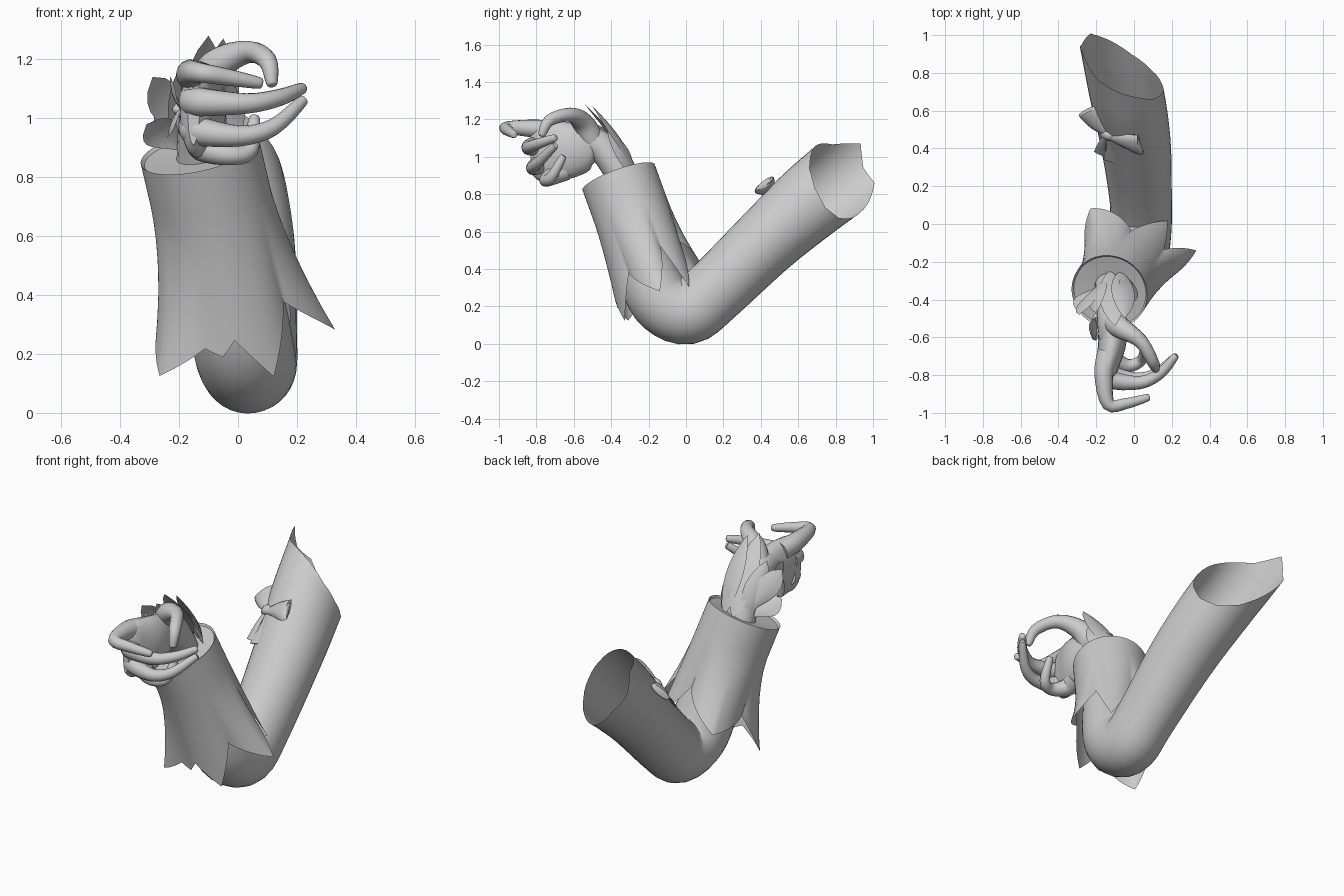
import bpy
from math import sin, cos, pi, radians
from mathutils import Vector

cube = bpy.data.objects.get("Cube")
if cube:
    bpy.data.objects.remove(cube)

grey = bpy.data.materials.new("plain grey")
grey.use_nodes = True
TONE = (0.6, 0.6, 0.6, 1)
grey.diffuse_color = TONE
grey.node_tree.nodes["Principled BSDF"].inputs["Base Color"].default_value = TONE
TAU = 2 * pi


def build(name, verts, faces, angle=50):
    mesh = bpy.data.meshes.new(name)
    mesh.from_pydata(verts, [], faces)
    mesh.materials.append(grey)
    obj = bpy.data.objects.new(name, mesh)
    bpy.context.collection.objects.link(obj)
    bpy.ops.object.select_all(action='DESELECT')
    obj.select_set(True)
    bpy.context.view_layer.objects.active = obj
    bpy.ops.object.shade_smooth_by_angle(angle=radians(angle))
    return obj


def smooth_path(keys, steps):
    """Catmull-Rom through keys of (x, y, z, side radius, up radius)."""
    k = [Vector(p) for p in keys]
    k = [k[0] * 2 - k[1]] + k + [k[-1] * 2 - k[-2]]
    out = []
    for a, b, c, d in zip(k, k[1:], k[2:], k[3:]):
        for i in range(steps):
            t = i / steps
            out.append((b * 2 + (c - a) * t + (a * 2 - b * 5 + c * 4 - d) * t * t
                        + (b * 3 - a - c * 3 + d) * t ** 3) * 0.5)
    return out + [k[-2]]


def grid_faces(rows, n):
    return [(r * n + i, r * n + (i + 1) % n, (r + 1) * n + (i + 1) % n, (r + 1) * n + i)
            for r in range(rows - 1) for i in range(n)]


def loft(name, keys, hint=(1, 0, 0), n=20, steps=4, caps=True, end_shift=None):
    """Tube of elliptical rings; end_shift slides the last rings along the tube."""
    path = smooth_path(keys, steps)
    side, verts = Vector(hint), []
    last = len(path) - 1
    for i, p in enumerate(path):
        t = (path[min(i + 1, last)].xyz - path[max(i - 1, 0)].xyz).normalized()
        side = (side - t * side.dot(t)).normalized()
        up = side.cross(t)
        ramp = max(0, 1 - (last - i) / (2 * steps))
        for j in range(n):
            a = TAU * j / n
            v = p.xyz + side * cos(a) * p[3] + up * sin(a) * p[4]
            if end_shift:
                v += t * end_shift(a) * ramp
            verts.append(v)
    faces = grid_faces(len(path), n)
    if caps:
        faces += [tuple(range(n))[::-1], tuple(range(len(verts) - n, len(verts)))]
    return build(name, verts, faces)


def around(table, a):
    """Linear blend of (degrees, values...) rows around a full circle."""
    d = (a * 360 / TAU) % 360
    rows = table + [(table[0][0] + 360,) + table[0][1:]]
    for p, q in zip(rows, rows[1:]):
        if p[0] <= d <= q[0]:
            f = (d - p[0]) / (q[0] - p[0])
            return [u + (w - u) * f for u, w in zip(p[1:], q[1:])]


def petal(name, base, tip, width, out, bulge=0.025, blunt=1.0):
    """Curved leaf-shaped sheet from base to tip, cupped towards out."""
    base, tip, out = Vector(base), Vector(tip), Vector(out).normalized()
    across = (tip - base).cross(out).normalized()
    rows, cols, verts = 9, 5, []
    for r in range(rows):
        t = r / (rows - 1)
        w = width * (0.12 * (1 - t) + sin(pi * t ** blunt) ** 0.8)
        for c in range(cols):
            s = c / (cols - 1) * 2 - 1
            verts.append(base.lerp(tip, t) + across * s * w / 2
                         + out * bulge * sin(pi * t) * (1 - s * s * 0.6))
    faces = [(r * cols + c, r * cols + c + 1, (r + 1) * cols + c + 1, (r + 1) * cols + c)
             for r in range(rows - 1) for c in range(cols - 1)]
    return build(name, verts, faces, 80)


# Bent sleeve, open and ragged at the shoulder
shoulder = list(zip(range(0, 360, 30),
                    (-.14, -.09, -.01, .06, .13, .26, .19, .18, .07, -.05, -.13, -.16)))
loft("sleeve", [(-.04, -.27, .58, .14, .14), (0, -.19, .34, .165, .165), (.02, -.115, .215, .17, .17),
                (.035, .01, .175, .165, .178), (.035, .14, .27, .165, .175), (.01, .42, .54, .185, .185),
                (-.03, .64, .74, .195, .205), (-.06, .8, .87, .195, .215)],
     n=36, caps=False, end_shift=lambda a: around(shoulder, a)[0])

# Wide cuff whose hem is cut into flaring points: degrees, length, hem radius
hem = [(0, .73, .31), (24, .48, .21), (45, .73, .22), (84, .45, .19), (135, .61, .335), (177, .50, .23),
       (216, .69, .36), (243, .62, .26), (255, .66, .25), (267, .61, .24), (291, .77, .245), (324, .55, .21)]
top, axis = Vector((-.13, -.36, .89)), Vector((.215, .332, -.918)).normalized()
side = Vector((1, 0, 0))
side = (side - axis * side.dot(axis)).normalized()
up = side.cross(axis)
n = 120
# Each ring: share of the hem length, radius, fixed depth
rings = [(0, .06, .025), (0, .195, .012)] + [(i / 10, .205, 0) for i in range(11)]
verts = []
for s, r0, depth in rings:
    for j in range(n):
        a = TAU * j / n
        length, r1 = around(hem, a)
        r = r0 + (r1 - r0) * max(0, (s - .3) / .7) ** 1.5
        verts.append(top + axis * (depth + s * length) + (side * cos(a) + up * sin(a)) * r)
build("cuff", verts, grid_faces(len(rings), n), 40)

# Wrist and palm
loft("wrist", [(-.12, -.30, .80, .09, .08), (-.12, -.37, .94, .085, .08), (-.12, -.45, 1.05, .075, .08),
               (-.125, -.53, 1.09, .07, .08), (-.135, -.62, 1.10, .05, .05)])
loft("palm", [(-.12, -.46, 1.03, .03, .05), (-.12, -.51, 1.04, .065, .11), (-.115, -.62, 1.035, .075, .15),
              (-.135, -.73, 1.03, .062, .165), (-.145, -.79, 1.03, .05, .155), (-.15, -.83, 1.03, .02, .12)])

# Fingers and thumb
fingers = {
    "index_finger": [(-.14, -.68, 1.13), (-.16, -.80, 1.15), (-.135, -.955, 1.155), (-.04, -.95, 1.14), (.07, -.92, 1.12)],
    "middle_finger": [(-.15, -.74, 1.06), (-.13, -.82, 1.055), (.03, -.84, 1.05), (.14, -.79, 1.07), (.215, -.705, 1.10)],
    "ring_finger": [(-.15, -.72, .97), (-.13, -.79, .955), (.01, -.82, .94), (.12, -.79, .97), (.215, -.705, 1.055)],
    "little_finger": [(-.12, -.64, .93), (-.115, -.71, .90), (-.03, -.75, .875), (.04, -.72, .89), (.055, -.66, .995)],
    "thumb": [(-.12, -.50, 1.08), (-.07, -.55, 1.18), (.035, -.62, 1.225), (.10, -.73, 1.195), (.115, -.77, 1.12)],
}
for name, pts in fingers.items():
    radii = (.07, .058, .038, .032, .02) if name == "thumb" else (.055, .05, .035, .029, .02)
    keys = [p + (r, r) for p, r in zip(pts, radii)]
    end = Vector(pts[-1]) + (Vector(pts[-1]) - Vector(pts[-2])).normalized() * .012
    loft(name, keys + [tuple(end) + (.006, .006)], hint=(.3, .2, 1), n=14)

# Long leaves lying along the wrist
leaves = [((-.04, -.28, .90), (-.03, -.42, 1.14), .12, (.6, .8, .3)),
          ((-.07, -.25, .90), (-.05, -.50, 1.27), .12, (.2, .8, .4)),
          ((-.13, -.25, .90), (-.10, -.54, 1.28), .13, (-.1, .8, .4)),
          ((-.17, -.29, .90), (-.20, -.47, 1.17), .12, (-.7, .7, .3))]
for i, (base, tip, width, out) in enumerate(leaves):
    petal(f"wrist_leaf_{i + 1}", base, tip, width, out)

# Rounded petals opening on the outside of the wrist
petals = [((-.17, -.31, .91), (-.29, -.48, 1.14), (-.6, .6, .5)),
          ((-.18, -.33, .89), (-.31, -.45, .98), (-.6, .3, .7)),
          ((-.19, -.49, 1.03), (-.22, -.61, .96), (-.7, -.35, .1)),
          ((-.19, -.49, 1.03), (-.22, -.60, 1.12), (-.7, -.35, .1))]
for i, (base, tip, out) in enumerate(petals):
    petal(f"blossom_petal_{i + 1}", base, tip, .12, out, .02, 1.6)
loft("blossom_heart", [(-.17, -.48, 1.03, .02, .02), (-.20, -.50, 1.03, .025, .025),
                       (-.22, -.51, 1.03, .008, .008)], hint=(0, 0, 1), n=10)

# Ribbon bow on the upper sleeve
facing = (-.35, -.6, .7)
loft("bow_knot", [(-.17, .48, .77, .015, .02), (-.14, .47, .79, .025, .03), (-.11, .46, .80, .015, .02)],
     hint=facing, n=12)
loft("bow_loop_left", [(-.13, .46, .79, .012, .018), (-.05, .44, .825, .022, .045),
                       (.02, .42, .85, .022, .066), (.035, .42, .855, .008, .055)], hint=facing, n=12)
loft("bow_loop_right", [(-.15, .48, .79, .012, .018), (-.2, .53, .80, .022, .045),
                        (-.245, .59, .815, .022, .064), (-.255, .6, .82, .008, .052)], hint=facing, n=12)
loft("bow_tail_left", [(-.13, .46, .78, .006, .012), (-.12, .40, .72, .006, .028),
                       (-.115, .33, .65, .005, .05)], hint=facing, n=8)
loft("bow_tail_right", [(-.15, .46, .77, .006, .012), (-.17, .42, .71, .006, .022),
                        (-.18, .37, .64, .005, .035)], hint=facing, n=8)
